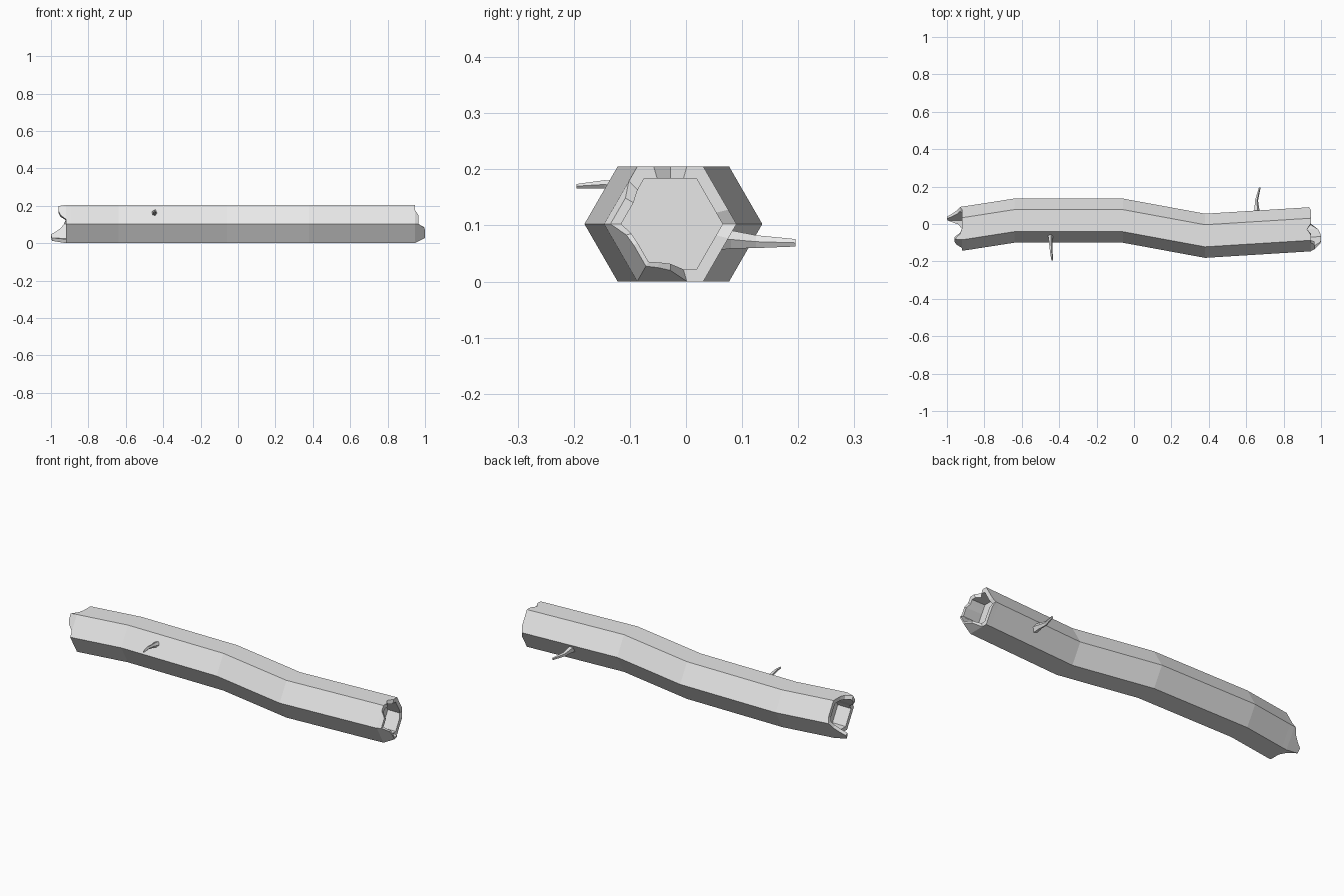
import bpy, bmesh, math
from mathutils import Vector

cube = bpy.data.objects.get("Cube")
if cube:
    bpy.data.objects.remove(cube)

bark = bpy.data.materials.new("bark grey")
bark.use_nodes = True
bark.diffuse_color = (0.8, 0.8, 0.8, 1)
bark.node_tree.nodes["Principled BSDF"].inputs["Base Color"].default_value = (0.8, 0.8, 0.8, 1)

R = 0.118        # corner radius of the hexagonal trunk
MID = 0.1025     # height of the trunk axis
PER_SIDE = 4
N = 6 * PER_SIDE


def hex_point(i, scale=1.0):
    """Point i on the hexagon outline as (y, z), corner 0 at +y, going up."""
    k, f = divmod(i % N, PER_SIDE)
    f /= PER_SIDE
    a, b = math.radians(60 * k), math.radians(60 * (k + 1))
    y = math.cos(a) * (1 - f) + math.cos(b) * f
    z = math.sin(a) * (1 - f) + math.sin(b) * f
    return y * R * scale, z * R * scale


def ring(bm, centre_y, xs, scales):
    verts = []
    for i in range(N):
        y, z = hex_point(i, scales[i])
        verts.append(bm.verts.new((xs[i], centre_y + y, MID + z)))
    return verts


def bridge(bm, a, b):
    n = len(a)
    for i in range(n):
        j = (i + 1) % n
        bm.faces.new((a[i], a[j], b[j], b[i]))


def finish(bm, name):
    bmesh.ops.remove_doubles(bm, verts=bm.verts, dist=0.0002)
    bmesh.ops.recalc_face_normals(bm, faces=bm.faces)
    mesh = bpy.data.meshes.new(name)
    bm.to_mesh(mesh)
    bm.free()
    mesh.materials.append(bark)
    obj = bpy.data.objects.new(name, mesh)
    bpy.context.collection.objects.link(obj)
    return obj


def broken_end(bm, start, x, side, cy, jags, taper, depth=0.08):
    """Splintered rim that folds inward, then a hollow with a flat floor."""
    ext = [jags.get(i, 0.0) for i in range(N)]
    up = [max(e, 0) for e in ext]
    rim = ring(bm, cy, [x + side * min(e, 0) for e in ext], [1] * N)
    tip = ring(bm, cy, [x + side * e for e in ext], [1 - taper * e for e in up])
    lip = ring(bm, cy, [x + side * e for e in ext], [0.79 - taper * 0.5 * e for e in up])
    floor = ring(bm, cy, [x - side * depth] * N, [0.79] * N)
    loops = [start, rim, tip, lip, floor]
    for a, b in zip(loops, loops[1:]):
        bridge(bm, a, b)
    bm.faces.new(floor)


# Bent trunk: (x, y) of each cross-section
path = [(-0.89, -0.021), (-0.64, 0.018), (-0.06, 0.018), (0.38, -0.063), (0.915, -0.030)]
bm = bmesh.new()
rings = [ring(bm, y, [x] * N, [1] * N) for x, y in path]
for a, b in zip(rings, rings[1:]):
    bridge(bm, a, b)

# Splinters by outline point: positive sticks out, negative is a notch
left_jags = {7: 0.01, 8: 0.04, 9: 0.04, 10: 0.03, 19: 0.02, 20: 0.075,
             21: 0.08, 22: 0.05, 23: 0.025, 0: 0.01}
right_jags = {6: -0.02, 0: -0.01, 10: 0.02, 11: 0.02, 12: 0.02, 13: 0.05,
              14: 0.055, 15: 0.055, 16: 0.055, 17: 0.05, 18: 0.04}
broken_end(bm, rings[0], -0.92, -1, -0.025, left_jags, 1.6)
broken_end(bm, rings[-1], 0.945, 1, -0.028, right_jags, 4.8)
finish(bm, "trunk")


def twig(name, sections, sides=5):
    """Tapered stub; each section is x, y, z, half width, half height."""
    bm = bmesh.new()
    loops = []
    for x, y, z, w, h in sections:
        loops.append([bm.verts.new(Vector((x + w * math.cos(a), y, z + h * math.sin(a))))
                      for a in (math.tau * i / sides for i in range(sides))])
    for a, b in zip(loops, loops[1:]):
        bridge(bm, a, b)
    bm.faces.new(loops[0])
    bm.faces.new(loops[-1])
    return finish(bm, name)


# Side twigs
twig("front_twig", [(-0.447, -0.05, 0.158, 0.017, 0.018), (-0.447, -0.095, 0.165, 0.010, 0.012),
                    (-0.443, -0.145, 0.173, 0.008, 0.008), (-0.438, -0.195, 0.170, 0.005, 0.004)])
twig("back_twig", [(0.657, 0.04, 0.075, 0.022, 0.023), (0.656, 0.080, 0.075, 0.014, 0.017),
                   (0.654, 0.125, 0.071, 0.009, 0.012), (0.672, 0.195, 0.069, 0.005, 0.007)])
